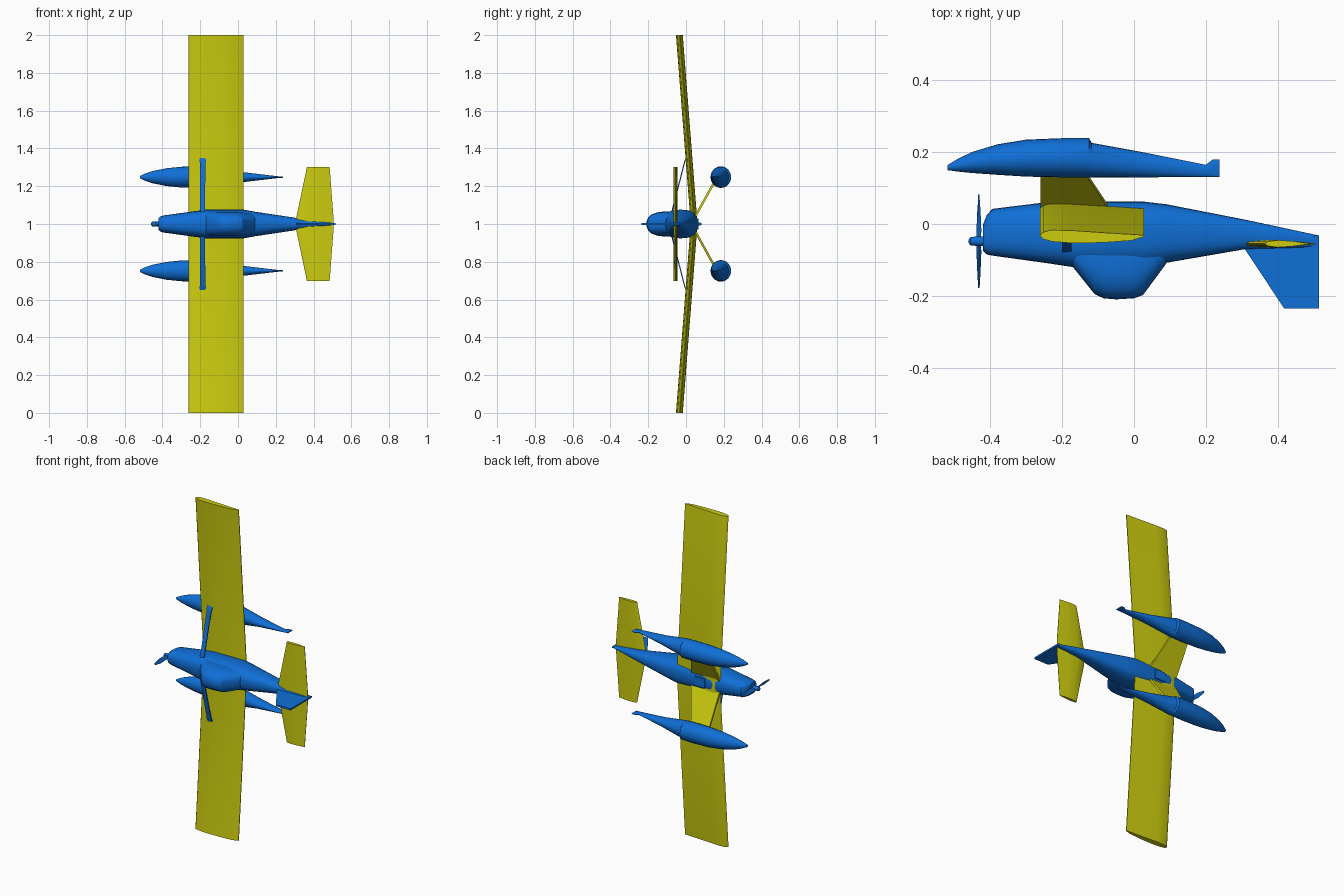
import bpy, bmesh, math

cube = bpy.data.objects.get("Cube")
if cube:
    bpy.data.objects.remove(cube, do_unlink=True)


def material(name, rgb):
    m = bpy.data.materials.new(name)
    m.use_nodes = True
    m.diffuse_color = (*rgb, 1)
    m.node_tree.nodes["Principled BSDF"].inputs["Base Color"].default_value = (*rgb, 1)
    return m


BLUE = material("blue paint", (0.005, 0.16, 0.68))
YELLOW = material("yellow paint", (0.61, 0.61, 0.005))
MID = 1.0  # height of the centreline; the span runs along z


def skin(name, rings, mat, angle=30):
    """Closed solid through matching rings of points."""
    bm = bmesh.new()
    loops = [[bm.verts.new(p) for p in ring] for ring in rings]
    n = len(loops[0])
    for a, b in zip(loops, loops[1:]):
        for i in range(n):
            j = (i + 1) % n
            bm.faces.new((a[i], a[j], b[j], b[i]))
    bm.faces.new(loops[0])
    bm.faces.new(loops[-1])
    bmesh.ops.recalc_face_normals(bm, faces=bm.faces)
    mesh = bpy.data.meshes.new(name)
    bm.to_mesh(mesh)
    bm.free()
    mesh.materials.append(mat)
    ob = bpy.data.objects.new(name, mesh)
    bpy.context.collection.objects.link(ob)
    bpy.ops.object.select_all(action="DESELECT")
    ob.select_set(True)
    bpy.context.view_layer.objects.active = ob
    bpy.ops.object.shade_smooth_by_angle(angle=math.radians(angle))
    return ob


def hull(name, stations, mat, z=MID, power=2.0, sides=24):
    """Rounded body along x; stations are (x, y low, y high, half width)."""
    rings = []
    for x, y0, y1, w in stations:
        ring = []
        for i in range(sides):
            a = math.tau * i / sides
            c, s = math.cos(a), math.sin(a)
            u = math.copysign(abs(c) ** (2 / power), c)
            v = math.copysign(abs(s) ** (2 / power), s)
            ring.append((x, (y0 + y1) / 2 + u * (y1 - y0) / 2, z + v * w))
        rings.append(ring)
    return skin(name, rings, mat)


def foil(name, profile, sections, mat):
    """Flying surface; sections are (x front, x back, y, z)."""
    return skin(name, [[(a + t * (b - a), y + h, z) for t, h in profile]
                       for a, b, y, z in sections], mat, 25)


def slab(name, outline, half, mat):
    """Flat plate in the x-y plane, centred on the centreline."""
    return skin(name, [[(x, y, MID + d) for x, y in outline] for d in (-half, half)], mat)


# Fuselage and cabin
hull("fuselage", [
    (-0.42, -0.075, 0.0, 0.032), (-0.41, -0.085, 0.025, 0.04),
    (-0.395, -0.088, 0.042, 0.045), (-0.25, -0.108, 0.06, 0.065),
    (-0.17, -0.12, 0.062, 0.076), (0.03, -0.12, 0.062, 0.076),
    (0.09, -0.108, 0.055, 0.065), (0.31, -0.07, 0.012, 0.032),
    (0.515, -0.065, -0.032, 0.004)], BLUE, power=2.6)
hull("cabin", [
    (-0.17, -0.12, 0.0, 0.066), (-0.11, -0.195, 0.0, 0.066),
    (-0.085, -0.207, 0.0, 0.066), (-0.05, -0.21, 0.0, 0.066),
    (0.0, -0.207, 0.0, 0.065), (0.025, -0.198, 0.0, 0.062),
    (0.09, -0.11, 0.0, 0.052)], BLUE, power=2.4)

# Tail fin
slab("tail_fin", [(0.3, -0.05), (0.31, -0.072), (0.418, -0.235),
                  (0.516, -0.235), (0.516, -0.032)], 0.005, BLUE)

# Main wing, one V-shaped piece
wing_profile = [(0, 0.003), (0.03, -0.007), (0.12, -0.014), (0.3, -0.018), (0.6, -0.017),
                (0.88, -0.011), (1, 0.0), (1, 0.004), (0.6, 0.011),
                (0.3, 0.017), (0.1, 0.018), (0.03, 0.012)]
foil("main_wing", wing_profile, [(-0.262, 0.028, -0.035, 0), (-0.262, 0.028, 0.043, MID),
                                 (-0.262, 0.028, -0.035, 2)], YELLOW)

# Tailplane
tail_profile = [(0, 0), (0.06, -0.006), (0.3, -0.01), (0.65, -0.007), (1, -0.001),
                (1, 0.001), (0.65, 0.007), (0.3, 0.01), (0.06, 0.006)]
foil("tailplane", tail_profile, [
    (0.365, 0.485, -0.055, MID - 0.303), (0.31, 0.505, -0.055, MID - 0.04),
    (0.31, 0.505, -0.055, MID + 0.04), (0.365, 0.485, -0.055, MID + 0.303)], YELLOW)

# Belly panel between the float legs
skin("belly_panel", [[(x, 0.058, MID + z), (x, 0.066, MID + z),
                      (x, 0.066, MID - z), (x, 0.058, MID - z)]
                     for x, z in ((-0.17, 0.028), (-0.1, 0.028))], BLUE)

float_stations = [
    (-0.52, 0.15, 0.164, 0.006), (-0.49, 0.146, 0.182, 0.02), (-0.45, 0.142, 0.201, 0.033),
    (-0.38, 0.137, 0.222, 0.047), (-0.3, 0.132, 0.235, 0.055), (-0.2, 0.13, 0.239, 0.057),
    (-0.125, 0.13, 0.239, 0.055), (-0.118, 0.13, 0.226, 0.053), (0.03, 0.13, 0.199, 0.026),
    (0.2, 0.131, 0.165, 0.006), (0.22, 0.131, 0.18, 0.004), (0.238, 0.131, 0.18, 0.003)]

for side, s in (("left", 1), ("right", -1)):
    # Float and its broad leg
    hull(side + "_float", float_stations, BLUE, z=MID + 0.248 * s)
    skin(side + "_float_leg", [
        [(-0.26, y - 0.005, MID + s * z), (back, y - 0.005, MID + s * z),
         (back, y + 0.005, MID + s * (z - 0.006)), (-0.26, y + 0.005, MID + s * (z - 0.006))]
        for y, z, back in ((0.045, 0.035, -0.07), (0.15, 0.225, -0.14))], YELLOW)
    # Wing brace with a wider foot
    skin(side + "_wing_brace", [
        [(-0.187 - w, y - 0.003, MID + s * z), (-0.187 + w, y - 0.003, MID + s * z),
         (-0.187 + w, y + 0.003, MID + s * z), (-0.187 - w, y + 0.003, MID + s * z)]
        for y, z, w in ((-0.08, 0.045, 0.013), (-0.008, 0.325, 0.014),
                        (-0.006, 0.333, 0.018), (0.002, 0.35, 0.015))], BLUE)

# Propeller: spinner and two twisted blades
hull("spinner", [(-0.461, -0.052, -0.044, 0.004), (-0.455, -0.06, -0.036, 0.012),
                 (-0.415, -0.062, -0.034, 0.014)], BLUE, sides=12)
for name, s in (("upper", -1), ("lower", 1)):
    blade = []
    for r, w, twist in ((0.0, 0.007, 0.9), (0.03, 0.012, 0.6), (0.08, 0.014, 0.35), (0.13, 0.006, 0.2)):
        ring = []
        for u, v in ((-w, 0), (0, 0.002), (w, 0), (0, -0.002)):
            c, k = math.cos(twist), s * math.sin(twist)
            ring.append((-0.432 + u * k + v * c, -0.048 + s * r, MID + u * c - v * k))
        blade.append(ring)
    skin(name + "_propeller_blade", blade, BLUE)
